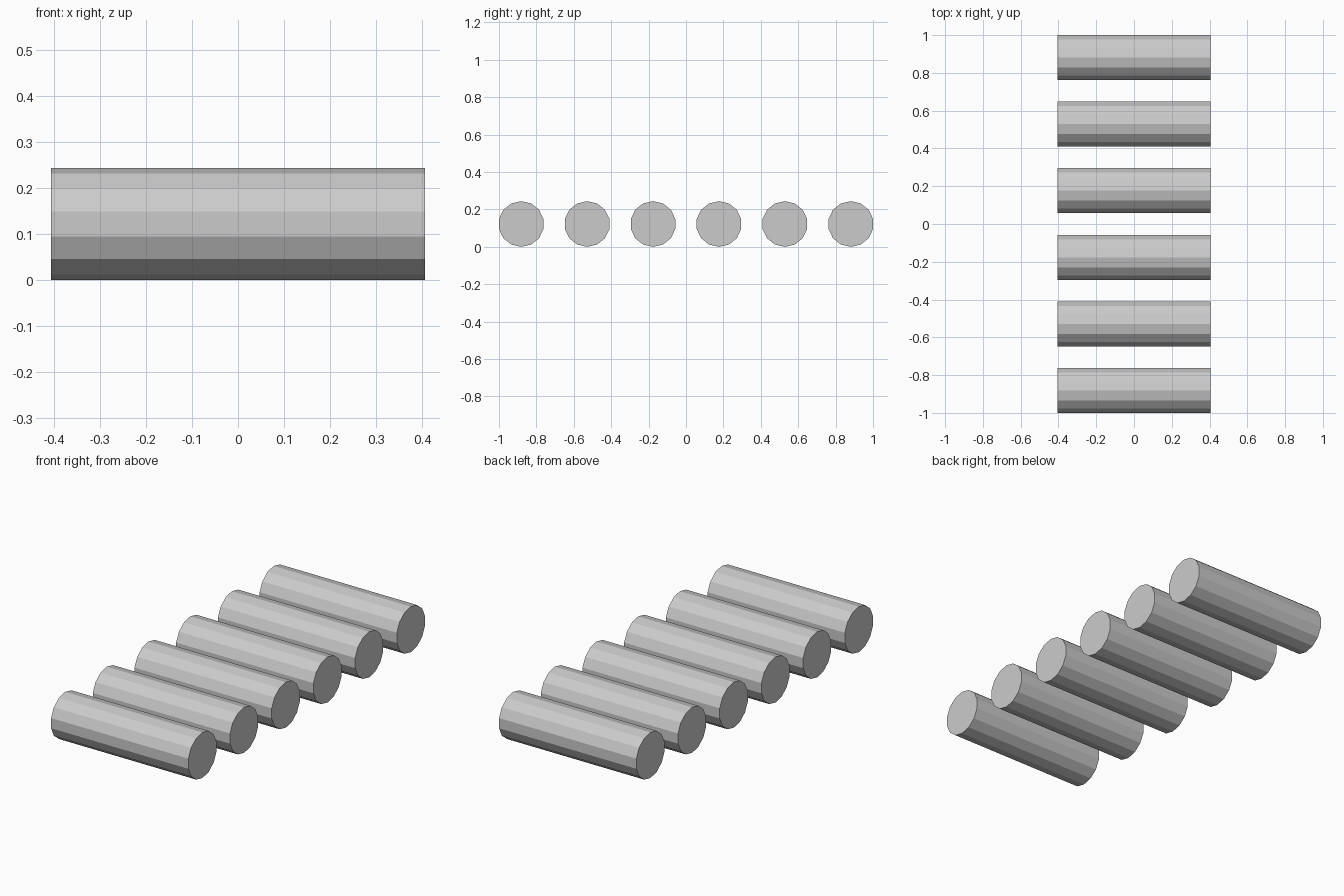
import bpy
import math

if "Cube" in bpy.data.objects:
    bpy.data.objects.remove(bpy.data.objects["Cube"])

COUNT = 6
SIDES = 14
RADIUS = 0.122
LENGTH = 0.812
# the vertices sit at top and bottom, so the width across is slightly less
HALF_WIDTH = RADIUS * math.cos(math.pi / SIDES)
SPACING = (2.0 - 2 * HALF_WIDTH) / (COUNT - 1)

grey = bpy.data.materials.new("light grey")
grey.diffuse_color = (0.6, 0.6, 0.6, 1.0)
grey.use_nodes = True
grey.node_tree.nodes["Principled BSDF"].inputs["Base Color"].default_value = grey.diffuse_color


def add_roller(index):
    """One flat-shaded rod lying along x."""
    y = -1.0 + HALF_WIDTH + index * SPACING
    bpy.ops.mesh.primitive_cylinder_add(
        vertices=SIDES, radius=RADIUS, depth=LENGTH,
        location=(0, y, RADIUS), rotation=(math.pi / 2, 0, math.pi / 2))
    roller = bpy.context.object
    roller.name = f"roller_{index + 1}"
    roller.data.materials.append(grey)


# Row of parallel rollers
for i in range(COUNT):
    add_roller(i)
